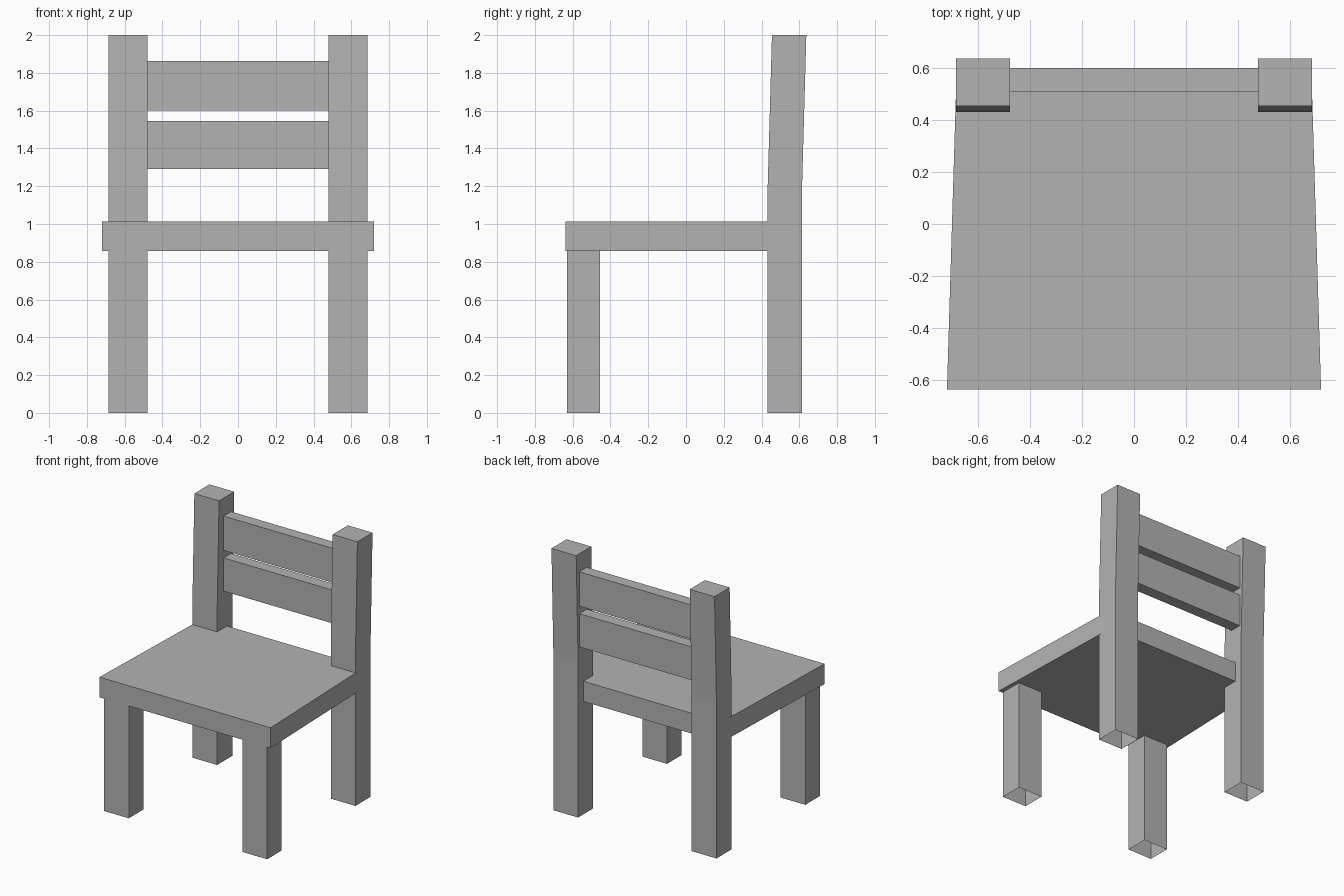
import bpy
import bmesh

cube = bpy.data.objects.get("Cube")
if cube:
    bpy.data.objects.remove(cube, do_unlink=True)

# Single plain grey finish
grey = bpy.data.materials.new("grey_paint")
grey.use_nodes = True
GREY = (0.45, 0.45, 0.45, 1)
grey.diffuse_color = GREY
grey.node_tree.nodes["Principled BSDF"].inputs["Base Color"].default_value = GREY


def loft(name, sections, open_bottom=False):
    """Join four-cornered rings (z, corner list) into a flat-sided part."""
    bm = bmesh.new()
    rings = [[bm.verts.new((x, y, z)) for x, y in corners] for z, corners in sections]
    for low, high in zip(rings, rings[1:]):
        for i in range(4):
            j = (i + 1) % 4
            bm.faces.new((low[i], low[j], high[j], high[i]))
    bm.faces.new(rings[-1])
    if not open_bottom:
        bm.faces.new(rings[0][::-1])
    mesh = bpy.data.meshes.new(name)
    bm.to_mesh(mesh)
    bm.free()
    mesh.materials.append(grey)
    obj = bpy.data.objects.new(name, mesh)
    bpy.context.collection.objects.link(obj)
    return obj


def rect(x0, x1, y0, y1):
    return [(x0, y0), (x1, y0), (x1, y1), (x0, y1)]


SEAT_LOW, SEAT_TOP = 0.858, 1.012
INNER, OUTER = 0.478, 0.686

# Seat board, narrowing toward the back
outline = [(-0.72, -0.637), (0.72, -0.637), (0.684, 0.55), (-0.684, 0.55)]
loft("seat", [(SEAT_LOW, outline), (SEAT_TOP, outline)])

# Hollow legs; the back posts lean slightly above the seat
for side, s in (("left", 1), ("right", -1)):
    x0, x1 = sorted((s * INNER, s * OUTER))
    front = rect(x0, x1, -0.63, -0.454)
    loft("front_leg_" + side, [(0, front), (SEAT_LOW, front)], open_bottom=True)
    back = rect(x0, x1, 0.432, 0.614)
    lean = rect(x0, x1, 0.455, 0.637)
    loft("back_post_" + side, [(0, back), (1.18, back), (2, lean)], open_bottom=True)

# Backrest slats between the posts
slat = rect(-INNER, INNER, 0.51, 0.6)
for name, low, high in (("lower_slat", 1.292, 1.545), ("upper_slat", 1.602, 1.863)):
    loft(name, [(low, slat), (high, slat)])
